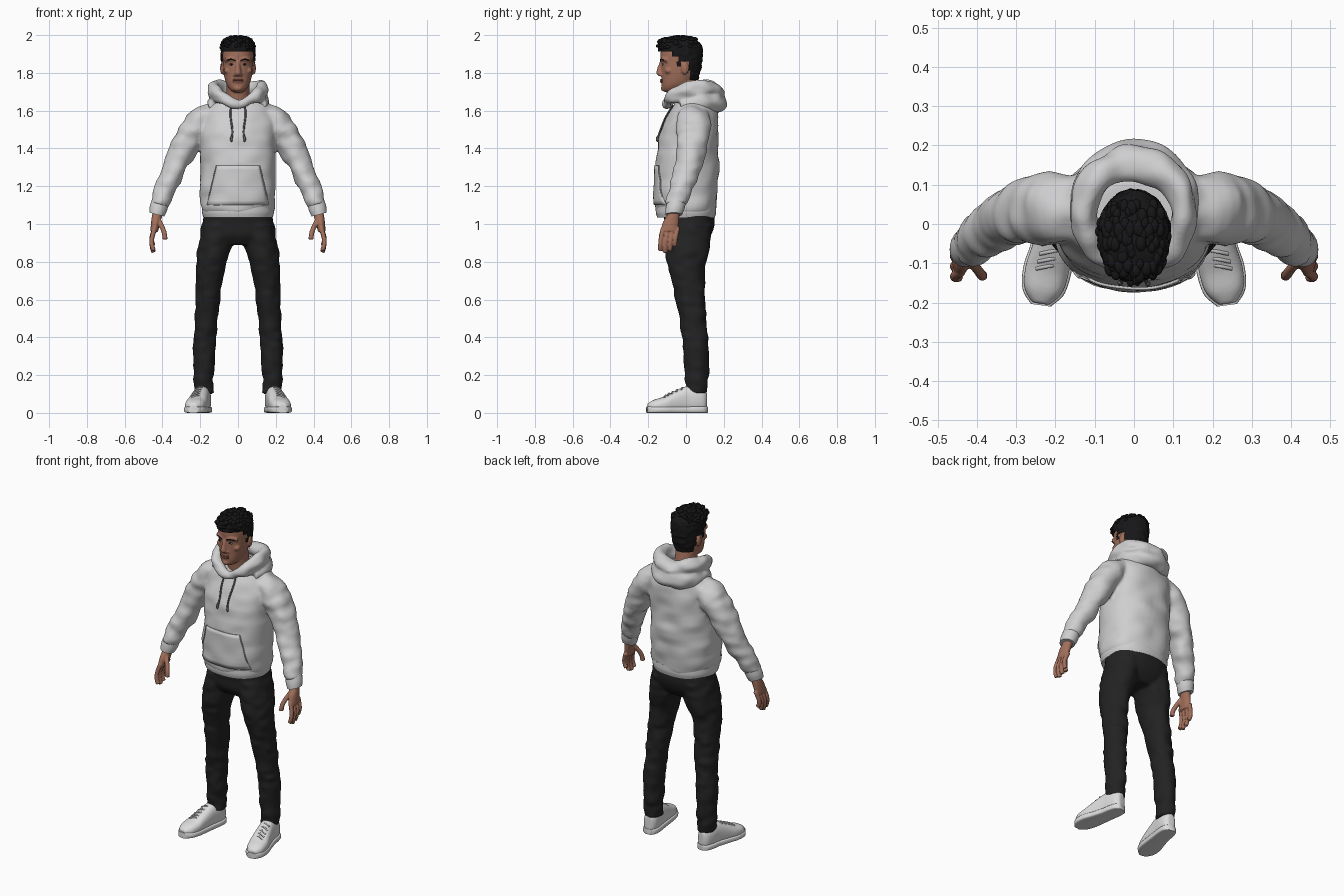
import bpy, bmesh, math, random
from mathutils import Vector, Matrix, noise

random.seed(4)
X, Y, Z = Vector((1, 0, 0)), Vector((0, 1, 0)), Vector((0, 0, 1))
if "Cube" in bpy.data.objects:
    bpy.data.objects.remove(bpy.data.objects["Cube"])


def material(name, r, g, b):
    m = bpy.data.materials.new(name)
    m.use_nodes = True
    m.diffuse_color = (r, g, b, 1)
    m.node_tree.nodes["Principled BSDF"].inputs["Base Color"].default_value = (r, g, b, 1)
    return m


fleece = material("light grey fleece", .62, .62, .63)
denim = material("black denim", .016, .016, .017)
skin = material("brown skin", .36, .16, .105)
lip = material("dark lip", .25, .09, .07)
black = material("black hair", .008, .008, .009)
cord = material("dark grey cord", .11, .11, .12)
leather = material("white leather", .72, .72, .72)
lace = material("grey lace", .5, .5, .5)
white = material("eye white", .5, .45, .42)


def spline(keys, steps, closed):
    """Catmull-Rom interpolation of (x, y, z, width, depth) keys."""
    n, out = len(keys), []
    for i in range(n if closed else n - 1):
        four = [keys[k % n] if closed else keys[min(max(k, 0), n - 1)] for k in range(i - 1, i + 3)]
        for j in range(steps):
            t = j / steps
            out.append([.5 * (2 * b + (c - a) * t + (2 * a - 5 * b + 4 * c - d) * t * t
                              + (3 * b - a - 3 * c + d) * t ** 3) for a, b, c, d in zip(*four)])
    return out if closed else out + [list(keys[-1])]


def loft(bm, keys, up=None, side=1, closed=False, power=2, fold=0, freq=14, steps=5, n=28):
    """Skin elliptical rings; rings lie flat unless an up axis is given."""
    path = spline(keys, steps, closed)
    count, rings = len(path), []
    for i, (x, y, z, w, d) in enumerate(path):
        after = path[(i + 1) % count] if closed else path[min(i + 1, count - 1)]
        before = path[i - 1] if closed else path[max(i - 1, 0)]
        u, v = X, Y
        if up:
            u, v = up.cross(Vector(after[:3]) - Vector(before[:3])).normalized(), up
        ring = []
        for k in range(n):
            a = math.tau * k / n
            c, s = math.cos(a), math.sin(a)
            off = (u * math.copysign(abs(c) ** (2 / power), c) * w
                   + v * math.copysign(abs(s) ** (2 / power), s) * d)
            p = Vector((x, y, z)) + off
            if fold:
                p += off.normalized() * fold * noise.noise(Vector((p.x, p.y, p.z * 1.6)) * freq)
            ring.append(bm.verts.new((p.x * side, p.y, p.z)))
        rings.append(ring)
    for i in range(count if closed else count - 1):
        a, b = rings[i], rings[(i + 1) % count]
        for k in range(n):
            bm.faces.new((a[k], a[(k + 1) % n], b[(k + 1) % n], b[k]))
    if not closed:
        bm.faces.new(rings[0])
        bm.faces.new(rings[-1])


def tube(bm, points, r, up=Y, side=1):
    loft(bm, [(*p, r, r) for p in points], up, side, steps=4, n=10)


def ball(bm, centre, size):
    bmesh.ops.create_uvsphere(bm, u_segments=16, v_segments=10, radius=1,
                              matrix=Matrix.Translation(centre) @ Matrix.Diagonal((*size, 1)))


def finish(name, bm, *mats, voxel=0, smooth=4, angle=50):
    bmesh.ops.recalc_face_normals(bm, faces=bm.faces)
    me = bpy.data.meshes.new(name)
    bm.to_mesh(me)
    bm.free()
    me.shade_smooth()
    me.set_sharp_from_angle(angle=math.radians(angle))
    for m in mats:
        me.materials.append(m)
    ob = bpy.data.objects.new(name, me)
    bpy.context.collection.objects.link(ob)
    if voxel:
        r = ob.modifiers.new("Blend", 'REMESH')
        r.mode, r.voxel_size, r.use_smooth_shade = 'VOXEL', voxel, True
        s = ob.modifiers.new("Soften", 'SMOOTH')
        s.factor, s.iterations = .5, smooth
    return ob


def surface(ob):
    """Return a function giving the front surface depth at (x, z)."""
    bpy.context.view_layer.update()
    ev = ob.evaluated_get(bpy.context.evaluated_depsgraph_get())

    def depth(x, z):
        hit, p, _, _ = ev.ray_cast(Vector((x, -1, z)), Y)
        return p.y if hit else -.12
    return depth


# Hoodie body and sleeves
bm = bmesh.new()
loft(bm, [(0, 0, 1.06, .185, .155), (0, 0, 1.1, .197, .165), (0, .003, 1.2, .2, .167),
          (0, .01, 1.4, .198, .162), (0, .02, 1.5, .2, .148), (0, .035, 1.58, .195, .128),
          (0, .04, 1.63, .165, .108), (0, .03, 1.67, .11, .08)], power=2.3, fold=.012, freq=9, n=48)
for s in (1, -1):
    loft(bm, [(.12, .04, 1.57, .07, .08), (.2, .04, 1.54, .078, .09), (.26, .035, 1.45, .076, .085),
              (.31, .025, 1.36, .068, .08), (.35, 0, 1.26, .06, .07), (.39, -.03, 1.17, .056, .062),
              (.415, -.052, 1.1, .05, .054)], Y, s, fold=.014, freq=13)
hoodie = finish("hoodie", bm, fleece, voxel=.009, smooth=5)

# Ribbed hem and cuffs
bm = bmesh.new()
loft(bm, [(0, 0, 1.035, .183, .153), (0, 0, 1.06, .19, .159), (0, 0, 1.09, .19, .158)], power=2.3, n=48)
for s in (1, -1):
    loft(bm, [(.41, -.05, 1.12, .046, .05), (.422, -.058, 1.08, .047, .05),
              (.43, -.065, 1.05, .041, .045)], Y, s)
finish("hem_and_cuffs", bm, fleece)

# Hood: raised collar and the roll hanging behind
bm = bmesh.new()
half = [(.075, -.085, 1.665, .03, .035), (.12, -.02, 1.695, .034, .048),
        (.125, .05, 1.71, .034, .05), (.085, .125, 1.712, .04, .045)]
mirrored = [(-x, *rest) for x, *rest in reversed(half)]
loft(bm, [(0, -.1, 1.635, .02, .025)] + half + [(0, .155, 1.7, .045, .042)] + mirrored,
     Z, closed=True, fold=.012, steps=8)
half = [(.125, -.03, 1.63, .025, .035), (.125, .07, 1.645, .036, .05), (.075, .145, 1.645, .045, .055)]
mirrored = [(-x, *rest) for x, *rest in reversed(half)]
loft(bm, half + [(0, .17, 1.64, .045, .055)] + mirrored, Z, fold=.012, steps=8)
finish("hood", bm, fleece, voxel=.007, smooth=4)

# Front pocket with its slanted openings
depth = surface(hoodie)
bm = bmesh.new()
cols, rows = 17, 10
grid = []
for j in range(rows):
    v = j / (rows - 1)
    half_width = .165 - .05 * v
    z = 1.1 + .21 * v
    xs = [half_width * (2 * i / (cols - 1) - 1) for i in range(cols)]
    grid.append([bm.verts.new((x, depth(x, z) - .007, z)) for x in xs])
for a, b in zip(grid, grid[1:]):
    for i in range(cols - 1):
        bm.faces.new((a[i], a[i + 1], b[i + 1], b[i]))
edges = [[row[k].co.copy() for row in grid[2:]] for k in (0, -1)]
pocket = finish("front_pocket", bm, fleece)
pocket.modifiers.new("Thickness", 'SOLIDIFY').thickness = .008
bm = bmesh.new()
for edge in edges:
    tube(bm, edge, .003)
finish("pocket_seams", bm, lace)

# Drawstrings
bm = bmesh.new()
for s in (1, -1):
    zs = [1.63 - .03 * i for i in range(7)]
    tube(bm, [(.035 + .005 * math.sin(i), depth(s * .035, z) - .006, z) for i, z in enumerate(zs)], .005, Y, s)
    ball(bm, (s * .035, depth(s * .035, zs[-1]) - .007, zs[-1]), (.007, .007, .016))
finish("drawstrings", bm, cord)

# Trousers
bm = bmesh.new()
loft(bm, [(0, .012, 1.07, .18, .135), (0, .02, 1, .187, .132), (0, .012, .94, .185, .12),
          (0, .01, .89, .14, .085)], power=2.3)
for s in (1, -1):
    loft(bm, [(.1, .015, 1, .09, .12), (.122, .01, .88, .088, .118), (.142, .003, .78, .078, .1),
              (.156, .018, .65, .068, .084), (.166, .036, .5, .06, .073), (.177, .05, .38, .06, .069),
              (.182, .056, .22, .055, .065), (.183, .056, .15, .054, .06), (.183, .056, .1, .05, .056)],
         side=s, fold=.012, freq=16)
finish("trousers", bm, denim, voxel=.009, smooth=4)

# Shoes: upper, sole and laces
shoe = [(.178, .11, .06, .02, .05), (.181, .09, .063, .038, .06), (.187, .05, .068, .045, .067),
        (.195, 0, .07, .046, .07), (.21, -.07, .056, .052, .055), (.222, -.12, .043, .056, .042),
        (.232, -.17, .035, .048, .034), (.237, -.203, .028, .022, .022)]
uppers, soles, laces = bmesh.new(), bmesh.new(), bmesh.new()
for s in (1, -1):
    loft(uppers, shoe, Z, s, power=2.5)
    loft(soles, [(x, y * 1.02, .017, w * 1.06 + .002, .017) for x, y, z, w, d in shoe], Z, s, power=5)
    for x, y, z, w, d in spline(shoe[3:6], 3, False)[1:-1]:
        top = z + d + .001
        tube(laces, [(x - .03, y + .006, top - .012), (x, y, top), (x + .03, y - .006, top - .012)], .005, Y, s)
finish("shoe_uppers", uppers, leather, voxel=.006, smooth=4)
finish("shoe_soles", soles, leather)
finish("shoe_laces", laces, lace)

# Hands: palm, curled fingers and thumb
for s, label in ((1, "left"), (-1, "right")):
    bm = bmesh.new()
    loft(bm, [(.415, -.058, 1.1, .028, .032), (.427, -.066, 1.05, .027, .032),
              (.436, -.08, 1.01, .024, .042), (.444, -.09, .96, .02, .045)], Y, s)
    for i in range(4):
        y, drop = -.128 + .026 * i, (.105, .115, .105, .08)[i]
        tube(bm, [(.44, y + .006, .98), (.456, y - .004, .965 - drop * .4),
                  (.455, y - .008, .965 - drop * .75), (.446, y - .008, .965 - drop)], .0125, Y, s)
    tube(bm, [(.425, -.085, 1.03), (.402, -.112, .985), (.39, -.128, .95), (.386, -.132, .918)], .0135, Y, s)
    finish(label + "_hand", bm, skin, voxel=.004, smooth=3)

# Head, neck and facial relief
bm = bmesh.new()
loft(bm, [(0, .02, 1.6, .07, .075), (0, .005, 1.67, .062, .068), (0, -.01, 1.76, .06, .065)])
loft(bm, [(0, -.085, 1.697, .02, .025), (0, -.076, 1.712, .042, .048), (0, -.052, 1.74, .061, .077),
          (0, -.036, 1.78, .073, .093), (0, -.03, 1.82, .079, .1), (0, -.028, 1.86, .081, .104),
          (0, -.028, 1.9, .082, .107), (0, -.028, 1.94, .076, .098), (0, -.028, 1.97, .05, .06)], power=2.2)
loft(bm, [(0, -.124, 1.865, .011, .012), (0, -.134, 1.83, .012, .016), (0, -.139, 1.797, .018, .018),
          (0, -.13, 1.783, .014, .014)])
ball(bm, (0, -.118, 1.757), (.032, .017, .017))
ball(bm, (0, -.115, 1.718), (.024, .019, .016))
for s in (1, -1):
    tube(bm, [(.012, -.126, 1.868), (.04, -.12, 1.874), (.066, -.098, 1.866)], .012, Z, s)
    ball(bm, (s * .054, -.092, 1.812), (.022, .02, .018))
    ball(bm, (s * .015, -.13, 1.79), (.01, .013, .009))
    ball(bm, (s * .083, -.005, 1.825), (.012, .021, .034))
head = finish("head", bm, skin, voxel=.005, smooth=3)

# Eyes, eyebrows and lips
face = surface(head)
eyes, brows, lips = bmesh.new(), bmesh.new(), bmesh.new()
for s in (1, -1):
    ball(eyes, (s * .034, face(s * .034, 1.845) + .001, 1.845), (.014, .006, .005))
    tube(brows, [(x, face(s * x, z) + .001, z) for x, z in ((.014, 1.864), (.035, 1.872), (.06, 1.867))], .004, Z, s)
for f in eyes.faces:
    f.material_index = int(abs(abs(f.calc_center_median().x) - .034) < .007)
for z in (1.753, 1.762):
    tube(lips, [(x, face(x, z) + .001, z) for x in (-.026, -.013, 0, .013, .026)], .005, Z)
finish("eyes", eyes, white, black)
finish("eyebrows", brows, black)
finish("lips", lips, lip)

# Hair: cap trimmed along the hairline, with short locks on top
bm = bmesh.new()
loft(bm, [(0, -.02, 1.75, .066, .08), (0, -.025, 1.8, .083, .1), (0, -.028, 1.86, .09, .114),
          (0, -.03, 1.92, .092, .118), (0, -.034, 1.955, .085, .11), (0, -.034, 1.98, .06, .08),
          (0, -.03, 1.992, .015, .02)], fold=.006, freq=45, steps=9, n=64)


def hairline(y):
    if y < -.075:
        return 1.915
    if y < -.045:
        return 1.89
    if y < -.025:
        return 1.835
    return 1.86 if y < .018 else 1.765


low = [f for f in bm.faces if f.calc_center_median().z < hairline(f.calc_center_median().y)]
bmesh.ops.delete(bm, geom=low, context='FACES')
roots = [v.co.copy() for v in bm.verts if v.co.z > 1.93 and v.co.y < .05]
for p in random.sample(roots, 110):
    r = random.uniform(.008, .014)
    ball(bm, (p.x * .97, p.y * .98, min(p.z, 2 - r * .8)), (r, r * 1.5, r * .8))
finish("hair", bm, black)
